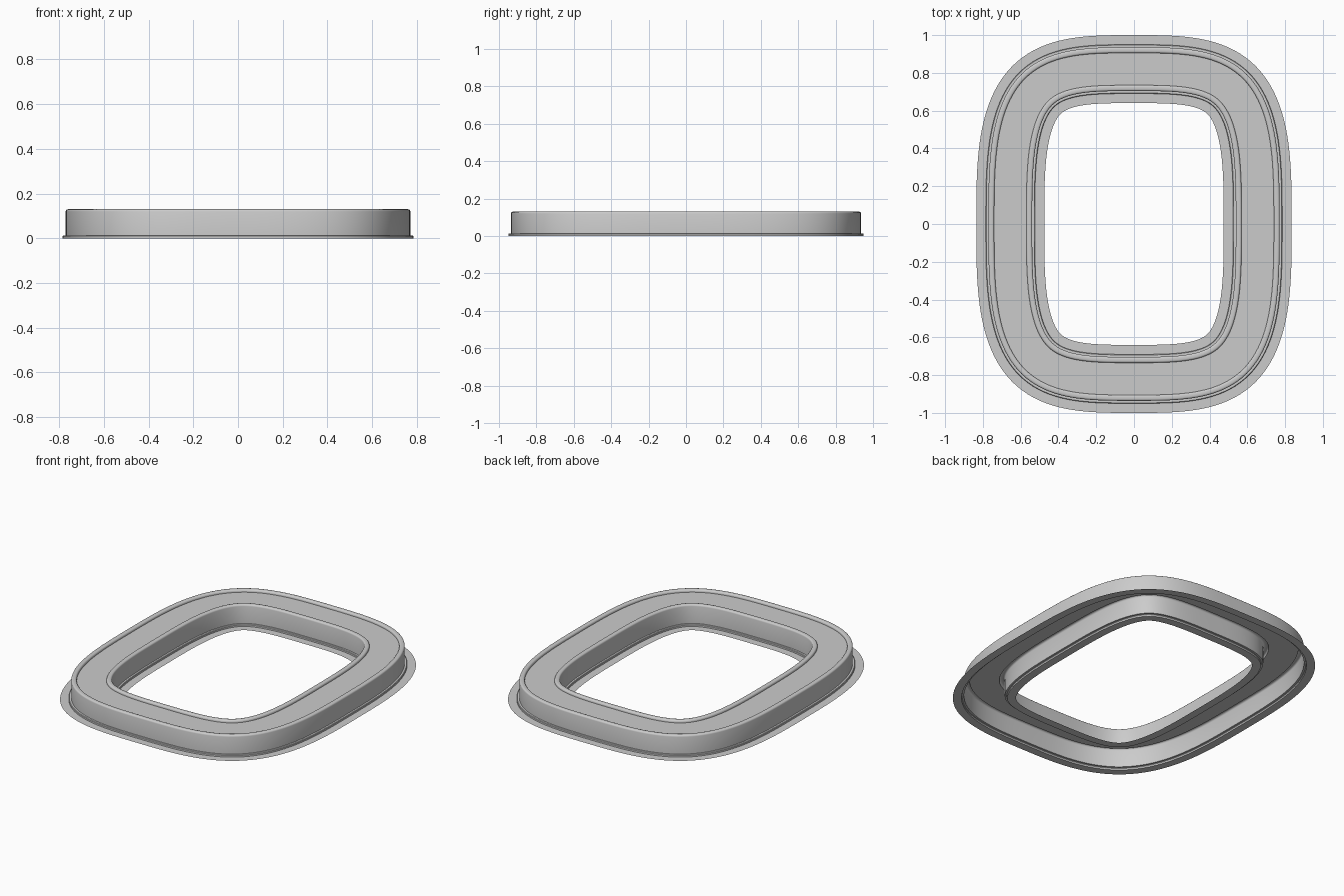
import bpy, bmesh, math

if "Cube" in bpy.data.objects:
    bpy.data.objects.remove(bpy.data.objects["Cube"])

A, B, N = 0.835, 1.0, 3.2      # half sizes and squareness of the outer outline
WIDTH = 0.36                   # radial width of the whole ring
STEPS = 192


def outline_point(t, inset):
    """Point on the rounded outline, moved inward along its normal."""
    c, s = math.cos(t), math.sin(t)
    r = (abs(c / A) ** N + abs(s / B) ** N) ** (-1 / N)
    x, y = r * c, r * s
    nx = math.copysign(abs(x / A) ** (N - 1) / A, x)
    ny = math.copysign(abs(y / B) ** (N - 1) / B, y)
    l = math.hypot(nx, ny)
    return x - inset * nx / l, y - inset * ny / l


def sweep(name, profile):
    """Sheet made by sweeping (inset, z) points around the outline."""
    bm = bmesh.new()
    rings = []
    for inset, z in profile:
        rings.append([bm.verts.new((*outline_point(math.tau * i / STEPS, inset), z))
                      for i in range(STEPS)])
    for outer, inner in zip(rings, rings[1:]):
        for i in range(STEPS):
            j = (i + 1) % STEPS
            bm.faces.new((outer[i], outer[j], inner[j], inner[i]))
    me = bpy.data.meshes.new(name)
    bm.to_mesh(me)
    bm.free()
    ob = bpy.data.objects.new(name, me)
    bpy.context.collection.objects.link(ob)
    bpy.context.view_layer.objects.active = ob
    ob.select_set(True)
    bpy.ops.object.shade_smooth_by_angle(angle=math.radians(35))
    ob.select_set(False)
    return ob


# Outer half: flat flange, small foot step, wall, rounded bead, recessed plate
half = [(0, 0), (0.05, 0), (0.05, 0.010), (0.053, 0.013), (0.064, 0.013),
        (0.064, 0.120), (0.0655, 0.125), (0.069, 0.1288), (0.074, 0.130),
        (0.085, 0.130), (0.090, 0.1288), (0.0935, 0.125), (0.095, 0.120),
        (0.095, 0.115)]
# Inner half mirrors the outer one across the middle of the band
profile = half + [(WIDTH - d, z) for d, z in reversed(half)]
sweep("hollow_frame_ring", profile)
